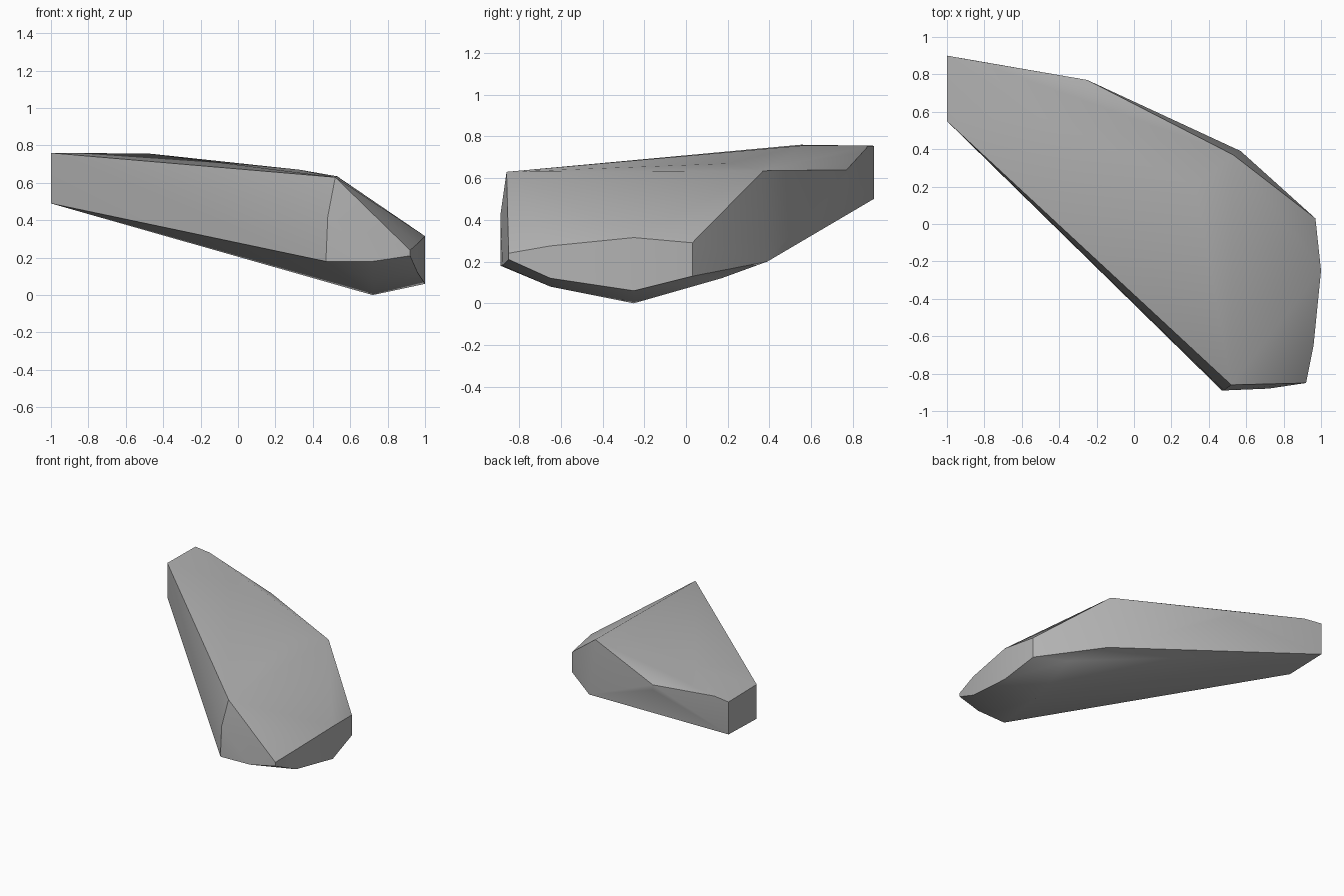
import bpy
import bmesh
import math

old = bpy.data.objects.get("Cube")
if old:
    bpy.data.objects.remove(old, do_unlink=True)

# Plain stone colour
stone = bpy.data.materials.new("grey stone")
stone.use_nodes = True
colour = (0.45, 0.45, 0.45, 1.0)
stone.diffuse_color = colour
bsdf = stone.node_tree.nodes["Principled BSDF"]
bsdf.inputs["Base Color"].default_value = colour
bsdf.inputs["Roughness"].default_value = 0.9

# Blunt vertical end of the narrow tail
tail = [(-1, 0.55, 0.49), (-1, 0.90, 0.50), (-1, 0.55, 0.76), (-1, 0.90, 0.755)]
# Gently sloping top
top = [(-0.86, 0.875, 0.755), (-0.48, 0.57, 0.757), (-0.25, 0.77, 0.64),
       (0.33, 0.20, 0.67), (0.53, 0.37, 0.635), (0.52, -0.86, 0.63)]
# Broad faceted nose: (x, y, lower z, upper z)
rim = [(0.92, -0.85, 0.21, 0.24), (0.96, -0.65, 0.12, 0.275),
       (1.00, -0.25, 0.06, 0.315), (0.97, 0.03, 0.13, 0.29)]
nose = [(x, y, z) for x, y, lo, hi in rim for z in (lo, hi)]
# Front corner and back shoulder
sides = [(0.47, -0.89, 0.18), (0.48, -0.89, 0.42), (0.72, -0.88, 0.18),
         (0.57, 0.39, 0.20), (-0.25, 0.77, 0.60)]
# Keel underneath
keel = [(0.72, -0.25, 0.0), (0.72, -0.65, 0.08), (0.75, 0.17, 0.12)]

# Wrap the corner points in one faceted rock
bm = bmesh.new()
for p in tail + top + nose + sides + keel:
    bm.verts.new(p)
hull = bmesh.ops.convex_hull(bm, input=bm.verts[:])
loose = [v for v in bm.verts if not v.link_faces]
bmesh.ops.delete(bm, geom=loose, context='VERTS')
bmesh.ops.dissolve_limit(bm, angle_limit=math.radians(1),
                         verts=bm.verts[:], edges=bm.edges[:])
bmesh.ops.recalc_face_normals(bm, faces=bm.faces[:])
mesh = bpy.data.meshes.new("rock")
bm.to_mesh(mesh)
bm.free()
mesh.materials.append(stone)

rock = bpy.data.objects.new("rock", mesh)
bpy.context.collection.objects.link(rock)

# Soft shading over shallow bends, crisp outer ridges
bpy.ops.object.select_all(action='DESELECT')
rock.select_set(True)
bpy.context.view_layer.objects.active = rock
bpy.ops.object.shade_smooth_by_angle(angle=math.radians(40))
